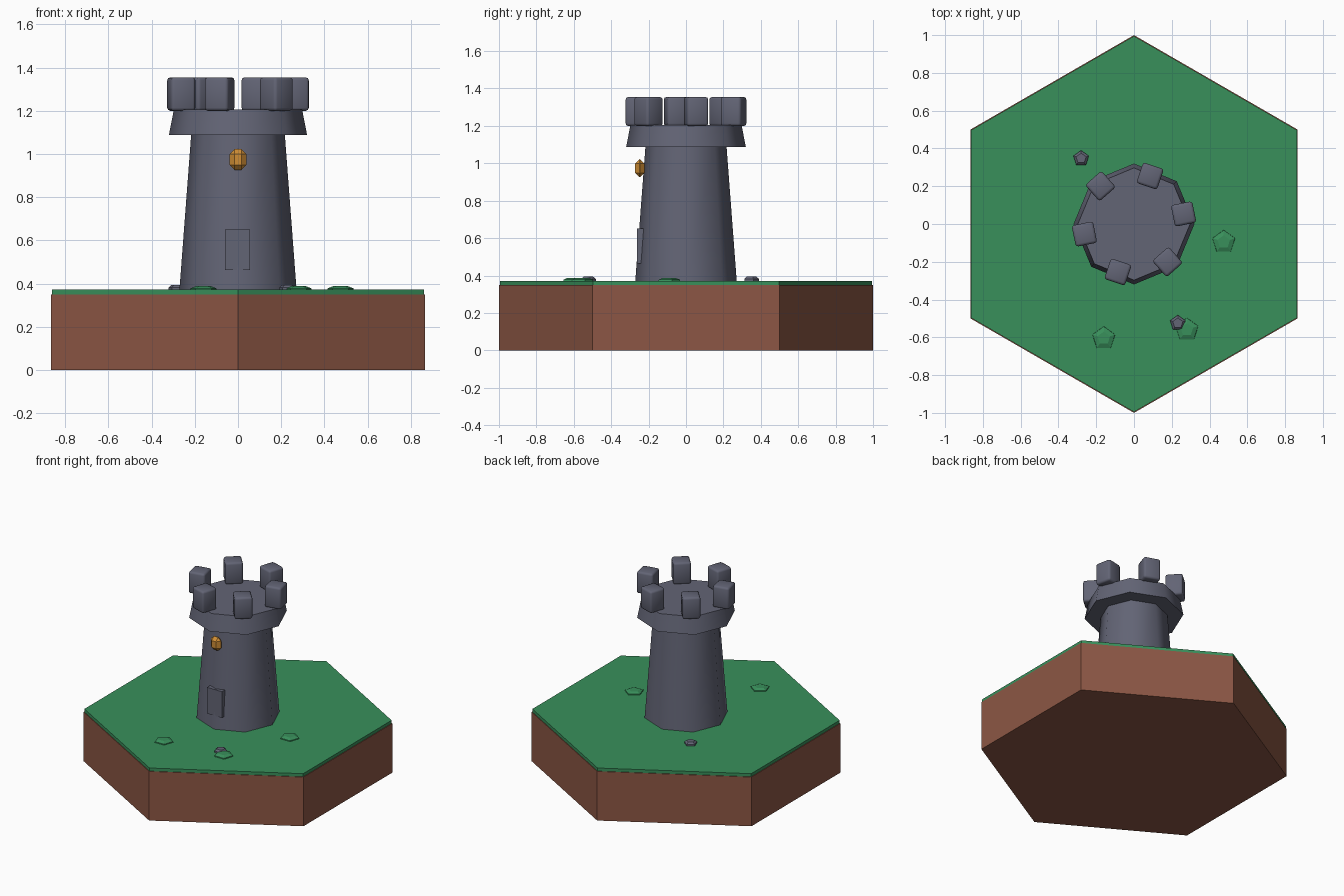
import bpy, bmesh, math
from math import cos, sin, pi, radians

if "Cube" in bpy.data.objects:
    bpy.data.objects.remove(bpy.data.objects["Cube"])


def material(name, rgb):
    m = bpy.data.materials.new(name)
    m.diffuse_color = (*rgb, 1)
    m.use_nodes = True
    m.node_tree.nodes["Principled BSDF"].inputs["Base Color"].default_value = m.diffuse_color
    return m


SOIL = material("soil brown", (0.262, 0.094, 0.058))
GRASS = material("grass green", (0.040, 0.277, 0.105))
STONE = material("stone grey", (0.123, 0.128, 0.178))
LAMP = material("lamp orange", (0.63, 0.27, 0.035))


def finish(name, bm, mat):
    bmesh.ops.recalc_face_normals(bm, faces=bm.faces)
    me = bpy.data.meshes.new(name)
    bm.to_mesh(me)
    bm.free()
    me.materials.append(mat)
    ob = bpy.data.objects.new(name, me)
    bpy.context.collection.objects.link(ob)
    return ob


def smooth(ob, angle):
    bpy.ops.object.select_all(action='DESELECT')
    bpy.context.view_layer.objects.active = ob
    ob.select_set(True)
    bpy.ops.object.shade_smooth_by_angle(angle=radians(angle))


def stack(name, sides, rings, mat, x=0, y=0, turn=pi / 2):
    """Closed solid from (radius, z) rings with a corner pointing at +y."""
    bm = bmesh.new()
    loops = [[bm.verts.new((x + r * cos(turn + 2 * pi * i / sides),
                            y + r * sin(turn + 2 * pi * i / sides), z))
              for i in range(sides)] for r, z in rings]
    for a, b in zip(loops, loops[1:]):
        for i in range(sides):
            j = (i + 1) % sides
            bm.faces.new((a[i], a[j], b[j], b[i]))
    bm.faces.new(loops[0])
    bm.faces.new(loops[-1])
    return finish(name, bm, mat)


def box(name, size, loc, mat, turn=0, bevel=0, segments=1):
    bm = bmesh.new()
    bmesh.ops.create_cube(bm, size=1)
    bmesh.ops.scale(bm, vec=size, verts=bm.verts)
    if bevel:
        bmesh.ops.bevel(bm, geom=bm.edges[:], offset=bevel, segments=segments,
                        profile=0.5, affect='EDGES')
    ob = finish(name, bm, mat)
    ob.location = loc
    ob.rotation_euler.z = turn
    return ob


# hexagonal ground tile
stack("soil_base", 6, [(1.0, 0), (1.0, 0.35)], SOIL)
stack("grass_layer", 6, [(0.995, 0.35), (0.995, 0.372)], GRASS)

# tapered tower and its flared crown
smooth(stack("tower_body", 8, [(0.272, 0.36), (0.216, 1.10)], STONE), 50)
smooth(stack("tower_crown", 8, [(0.32, 1.087), (0.297, 1.205)], STONE), 50)

# battlements around the rim
for k in range(6):
    a = radians(11.5 + 60 * k)
    block = box(f"battlement_{k + 1}", (0.115, 0.115, 0.155),
                (0.268 * cos(a), 0.268 * sin(a), 1.277), STONE, a, 0.014, 2)
    smooth(block, 50)

# door slab and lamp on the front
box("door", (0.117, 0.06, 0.187), (-0.002, -0.232, 0.557), STONE)
box("lamp", (0.08, 0.05, 0.096), (0, -0.247, 0.974), LAMP, 0, 0.0235)

# low grass tufts and pebbles
for k, (x, y) in enumerate([(0.475, -0.095), (0.28, -0.56), (-0.16, -0.605)]):
    stack(f"grass_tuft_{k + 1}", 5, [(0.065, 0.365), (0.062, 0.378), (0.035, 0.388)],
          GRASS, x, y)
for k, (x, y) in enumerate([(-0.28, 0.347), (0.232, -0.525)]):
    stack(f"pebble_{k + 1}", 5, [(0.043, 0.365), (0.043, 0.382), (0.028, 0.394)],
          STONE, x, y)
